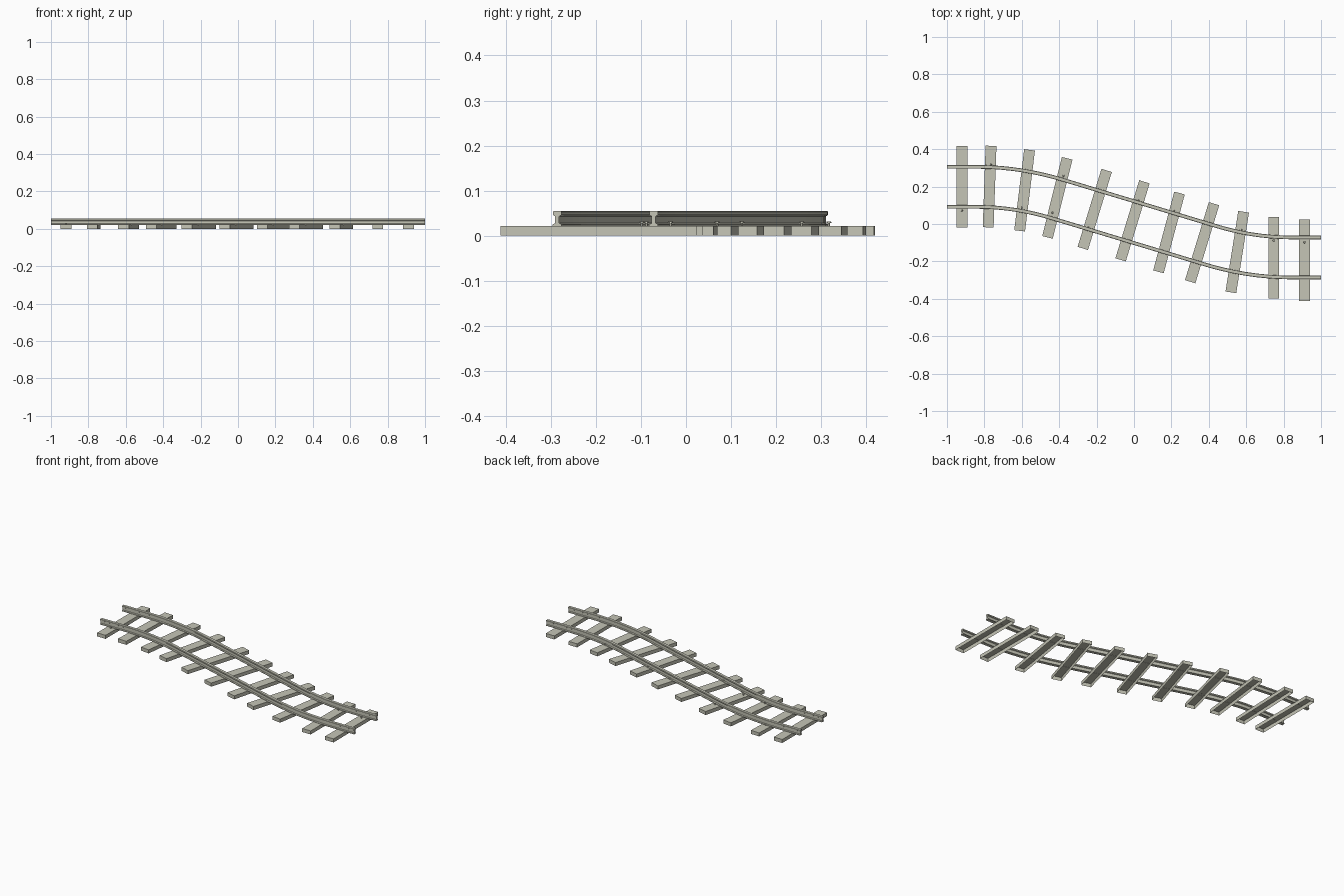
import bpy, bmesh, math
from mathutils import Matrix, Vector

if "Cube" in bpy.data.objects:
    bpy.data.objects.remove(bpy.data.objects["Cube"])

mat = bpy.data.materials.new("pale grey")
mat.diffuse_color = (0.56, 0.56, 0.47, 1)
mat.use_nodes = True
mat.node_tree.nodes["Principled BSDF"].inputs["Base Color"].default_value = mat.diffuse_color

def finish(bm, name):
    me = bpy.data.meshes.new(name)
    bm.to_mesh(me)
    bm.free()
    me.materials.append(mat)
    ob = bpy.data.objects.new(name, me)
    bpy.context.collection.objects.link(ob)
    return ob

# Track centre line: straight ends, two gentle arcs, straight diagonal
S, A, B = 0.302, 0.41, 0.84

def slope(x):
    return -S * min(1, max(0, (B - abs(x)) / (B - A)))

def centre(x):
    a = abs(x)
    if a <= A:
        d = S * a
    else:
        t = (min(a, B) - A) / (B - A)
        d = S * A + S * (B - A) * (t - t * t / 2)
    return 0.01 - math.copysign(d, x)

# Rails: I-shaped section swept along the offset centre line
half = [(0.010, 0.021), (0.010, 0.025), (0.0045, 0.028), (0.0045, 0.043),
        (0.0095, 0.046), (0.0095, 0.053), (0.008, 0.0545)]
section = half + [(-o, z) for o, z in reversed(half)]

def rail(name, offset):
    bm = bmesh.new()
    rings = []
    n = 36
    for i in range(n + 1):
        x = -1 + 2 * i / n
        nrm = Vector((-slope(x), 1)).normalized()
        rings.append([bm.verts.new((x + nrm.x * (offset + o), centre(x) + nrm.y * (offset + o), z))
                      for o, z in section])
    m = len(section)
    for a, b in zip(rings, rings[1:]):
        for j in range(m):
            bm.faces.new((a[j], a[(j + 1) % m], b[(j + 1) % m], b[j]))
    bm.faces.new(rings[0])
    bm.faces.new(rings[-1][::-1])
    bmesh.ops.recalc_face_normals(bm, faces=bm.faces)
    finish(bm, name)

rail("left_rail", 0.107)
rail("right_rail", -0.107)

# Sleepers: thin planks, open underneath (x, y, tilt in degrees)
sleepers = [(-.92, .198, 0), (-.772, .20, 2), (-.585, .18, 7), (-.41, .14, 14),
            (-.21, .078, 17), (-.008, .017, 17), (.187, -.045, 15), (.364, -.10, 17),
            (.552, -.15, 9), (.747, -.181, 0), (.912, -.194, 0)]
for i, (x, y, tilt) in enumerate(sleepers):
    bm = bmesh.new()
    mx = (Matrix.Translation((x, y, 0.011)) @ Matrix.Rotation(-math.radians(tilt), 4, 'Z')
          @ Matrix.Diagonal((0.058, 0.436, 0.022, 1)))
    bmesh.ops.create_cube(bm, size=1, matrix=mx)
    bm.normal_update()
    bmesh.ops.delete(bm, geom=[f for f in bm.faces if f.normal.z < -0.5], context='FACES')
    finish(bm, "sleeper_%d" % (i + 1))

# Spikes: small shank with a wider head beside the rails
spikes = [(-.92, .072), (-.765, .317), (-.60, .087), (-.435, .06), (-.377, .257),
          (-.243, -.02), (.025, .124), (.213, .069), (.576, -.034), (.747, -.088), (.912, -.098)]
for i, (x, y) in enumerate(spikes):
    bm = bmesh.new()
    for r, z, h in ((0.003, 0.025, 0.008), (0.006, 0.030, 0.004)):
        bmesh.ops.create_cone(bm, cap_ends=True, segments=6, radius1=r, radius2=r * 0.8,
                              depth=h, matrix=Matrix.Translation((x, y, z)))
    finish(bm, "spike_%d" % (i + 1))
